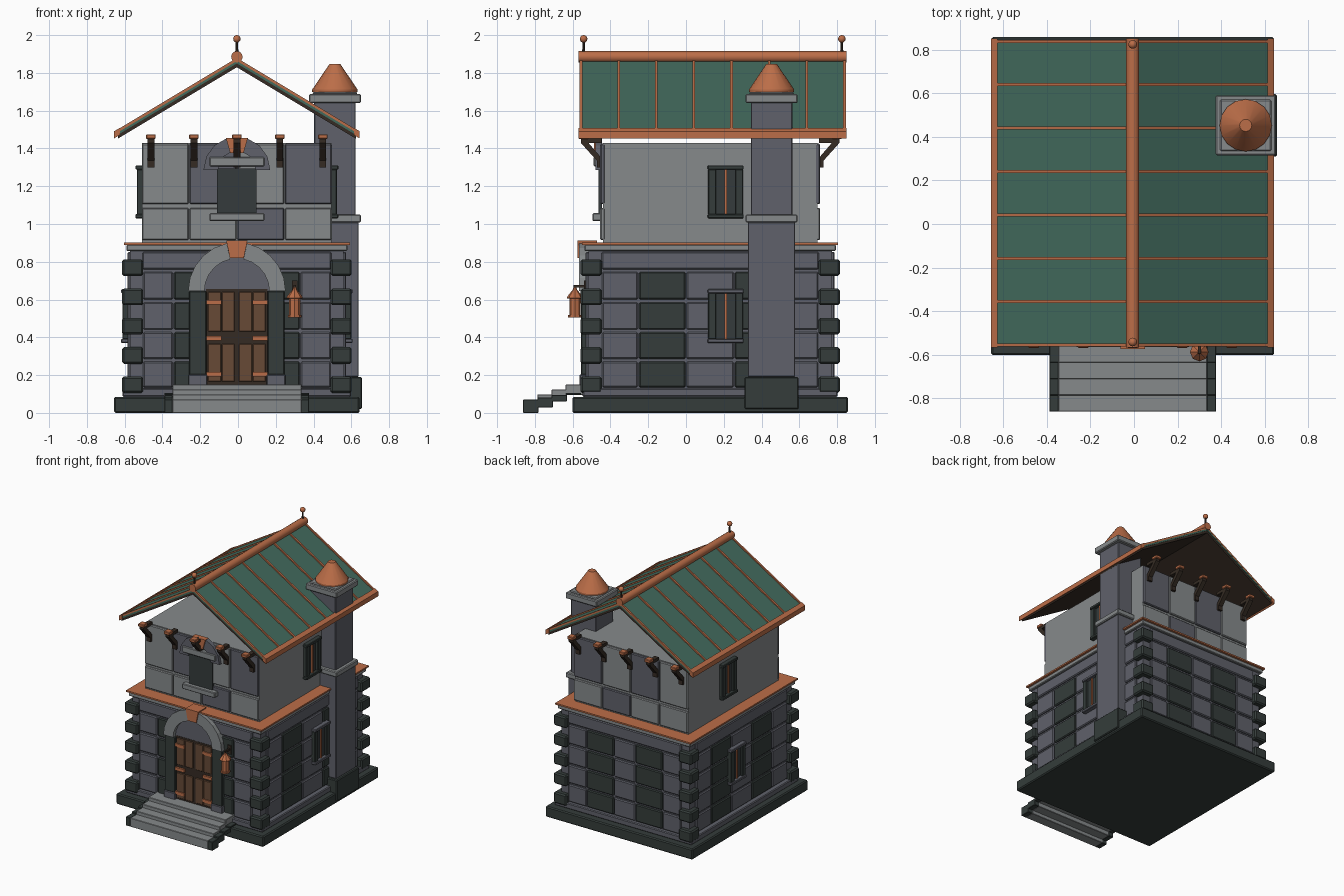
import bpy, bmesh, math
from mathutils import Matrix, Vector

if "Cube" in bpy.data.objects:
    bpy.data.objects.remove(bpy.data.objects["Cube"])

COL = {"charcoal stone": (.035, .046, .043), "mid stone": (.115, .12, .145), "light stone": (.24, .255, .26),
       "copper": (.50, .155, .065), "green roof": (.055, .145, .11), "dark timber": (.035, .024, .017),
       "door wood": (.135, .068, .037), "dark glass": (.035, .044, .045)}
MAT = {}
for n, c in COL.items():
    MAT[n] = bpy.data.materials.new(n)
    MAT[n].diffuse_color = (*c, 1)
CHAR, MID, LIGHT, COP, GREEN, TIMBER, WOOD, GLASS = COL
CX, CY = -.006, .128          # centre of the house


def finish(name, bm, mat, bevel=0, smooth=False):
    bmesh.ops.recalc_face_normals(bm, faces=bm.faces)
    me = bpy.data.meshes.new(name)
    bm.to_mesh(me)
    bm.free()
    ob = bpy.data.objects.new(name, me)
    bpy.context.collection.objects.link(ob)
    me.materials.append(MAT[mat])
    if bevel:
        m = ob.modifiers.new("bevel", "BEVEL")
        m.width, m.segments = bevel, 1
    if smooth:
        bpy.context.view_layer.objects.active = ob
        ob.select_set(True)
        bpy.ops.object.shade_smooth_by_angle(angle=math.radians(40))
        ob.select_set(False)
    return ob


def boxes(name, mat, items, bevel=0):
    """Each item is x0, x1, y0, y1, z0, z1."""
    bm = bmesh.new()
    for x0, x1, y0, y1, z0, z1 in items:
        m = Matrix.Translation(((x0 + x1) / 2, (y0 + y1) / 2, (z0 + z1) / 2)) @ Matrix.Diagonal(
            (abs(x1 - x0), abs(y1 - y0), abs(z1 - z0), 1))
        bmesh.ops.create_cube(bm, size=1, matrix=m)
    return finish(name, bm, mat, bevel)


def prisms(name, mat, items, axis="y", bevel=0):
    """Each item is (outline, start, end), extruded along y (outline xz) or x (outline yz)."""
    bm = bmesh.new()
    for pts, a, b in items:
        put = (lambda p, t: (p[0], t, p[1])) if axis == "y" else (lambda p, t: (t, p[0], p[1]))
        f = bm.faces.new([bm.verts.new(put(p, a)) for p in pts])
        g = bmesh.ops.extrude_face_region(bm, geom=[f])
        d = Vector(put((0, 0), b - a))
        bmesh.ops.translate(bm, vec=d, verts=[v for v in g["geom"] if isinstance(v, bmesh.types.BMVert)])
    return finish(name, bm, mat, bevel)


def lathe(name, mat, x, y, prof, n=16, smooth=True):
    """Stack of cones through (radius, z) points."""
    bm = bmesh.new()
    for (r0, z0), (r1, z1) in zip(prof, prof[1:]):
        bmesh.ops.create_cone(bm, cap_ends=True, segments=n, radius1=r0, radius2=r1, depth=z1 - z0,
                              matrix=Matrix.Translation((x, y, (z0 + z1) / 2)))
    return finish(name, bm, mat, smooth=smooth)


def side(s, u0, u1, d0, d1, z0, z1):
    """Box on a wall: u along it, d outward from the house centre."""
    if s in "FB":
        k = -1 if s == "F" else 1
        return CX + u0, CX + u1, *sorted((CY + k * d0, CY + k * d1)), z0, z1
    k = -1 if s == "L" else 1
    return *sorted((CX + k * d0, CX + k * d1)), CY + u0, CY + u1, z0, z1


def block(hx, hy, z0, z1):
    return CX - hx, CX + hx, CY - hy, CY + hy, z0, z1


def arc(cx, cz, r0, r1, a0, a1, n):
    ang = [math.radians(a0 + (a1 - a0) * i / n) for i in range(n + 1)]
    out = [(cx + r1 * math.cos(a), cz + r1 * math.sin(a)) for a in ang]
    return out + [(cx + r0 * math.cos(a), cz + r0 * math.sin(a)) for a in reversed(ang)]


# Plinth, lower storey and its courses
boxes("plinth", CHAR, [block(.65, .73, 0, .085)], .008)
boxes("base_course", MID, [block(.605, .675, .085, .13)], .006)
boxes("lower_walls", MID, [block(.565, .645, .1, .86)])
boxes("cornice", LIGHT, [block(.585, .665, .857, .89)], .005)
boxes("copper_ledge", COP, [block(.598, .678, .89, .902)])

# Wall blocks in five columns and four rows, with two dark columns per wall
rows = [(.135, .272), (.285, .427), (.441, .585), (.6, .747)]
dark, grey = [], []
for s in "FBLR":
    wide, depth = (.5, .565) if s in "FB" else (.575, .645 - .08 + .08)
    depth = .645 if s in "FB" else .565
    a, b = (.095, .335) if s in "FB" else (.128, .38)
    cols = [(-wide, -b), (-b, -a), (-a, a), (a, b), (b, wide)]
    for z0, z1 in rows:
        for i, (u0, u1) in enumerate(cols):
            (dark if i % 2 else grey).append(side(s, u0 + .003, u1 - .003, depth - .02, depth + .014, z0, z1))
    grey.append(side(s, -wide, wide, depth - .02, depth + .014, .76, .853))
boxes("dark_wall_blocks", CHAR, dark, .007)
boxes("grey_wall_blocks", MID, grey, .007)

# Corner stones
quoins = []
for k in range(5):
    z = .105 + .155 * k
    for sx in (-1, 1):
        for sy in (-1, 1):
            x, y = CX + sx * .552, CY + sy * .63
            quoins.append((x - .056, x + .056, y - .056, y + .056, z, z + .088))
boxes("corner_stones", CHAR, quoins, .01)

# Upper storey with facing slabs on front and back
boxes("upper_walls", LIGHT, [block(.502, .567, .9, 1.43)])
slabs = {LIGHT: [], MID: []}
for s in "FB":
    for i in range(4):
        u = -.505 + .2525 * i
        for j, (z0, z1) in enumerate([(.915, 1.085), (1.105, 1.425)]):
            odd = i % 2 if j else i == 2
            slabs[MID if odd else LIGHT].append(side(s, u + .002, u + .25, .555, .582, z0, z1))
for m, items in slabs.items():
    boxes(m.replace(" ", "_") + "_facing", m, items, .006)

# Roof: covering, dark underside, copper seams and eaves
Y0, Y1 = -.562, .845


def slope(k, o0, o1, x0=0, x1=.64):
    top = lambda x, o: (CX + k * x, 1.868 - .6 * x + o)
    return [top(x0, o0), top(x1, o0), top(x1, o1), top(x0, o1)]


prisms("roof_covering", GREEN, [(slope(k, -.018, 0), Y0, Y1) for k in (-1, 1)])
prisms("roof_underside", TIMBER, [(slope(k, -.038, -.018, 0, .63), Y0 + .003, Y1 - .003) for k in (-1, 1)])
seam_y = [Y0 + .006 + (Y1 - Y0 - .012) * i / 7 for i in range(8)]
prisms("roof_seams", COP, [(slope(k, -.005, .011), y - .007, y + .007) for y in seam_y for k in (-1, 1)])
prisms("eave_trim", COP, [(slope(k, -.025, .013, .62, .65), Y0 - .006, Y1 + .006) for k in (-1, 1)])

# Ridge roll and finials
bm = bmesh.new()
bmesh.ops.create_cone(bm, cap_ends=True, segments=16, radius1=.03, radius2=.03, depth=Y1 - Y0 + .012,
                      matrix=Matrix.Translation((CX, (Y0 + Y1) / 2, 1.885)) @ Matrix.Rotation(math.pi / 2, 4, "X"))
finish("ridge_roll", bm, COP, smooth=True)
bm = bmesh.new()
for y in (-.542, .825):
    lathe("finial_rod", TIMBER, CX, y, [(.012, 1.9), (.007, 1.925), (.006, 1.975)], 8)
    bmesh.ops.create_uvsphere(bm, u_segments=14, v_segments=8, radius=.02,
                              matrix=Matrix.Translation((CX, y, 1.98)))
finish("finial_balls", bm, COP, smooth=True)

# Roof brackets with copper caps
braces, caps = [], []
for i in range(5):
    x = CX + .2275 * (i - 2)
    for k in (-1, 1):
        w = lambda d, z: (CY + k * d, z)
        braces.append(([w(.575, 1.3), w(.6, 1.3), w(.6, 1.335), w(.685, 1.43), w(.685, 1.455), w(.575, 1.455),
                        w(.575, 1.43), w(.645, 1.43), w(.58, 1.355)], x - .018, x + .018))
        caps.append((x - .025, x + .025, *sorted((CY + k * .645, CY + k * .697)), 1.45, 1.475))
prisms("roof_brackets", TIMBER, braces, "x")
boxes("bracket_caps", COP, caps, .004)

# Chimney
QX, QY = .513, .453
sq = lambda h, z0, z1: (QX - h, QX + h, QY - h, QY + h, z0, z1)
boxes("chimney_base", CHAR, [sq(.143, .02, .19)], .006)
boxes("chimney_shaft", MID, [sq(.125, .19, 1.01), sq(.11, 1.04, 1.65)], .004)
boxes("chimney_bands", LIGHT, [sq(.138, 1.008, 1.05), sq(.138, 1.64, 1.688), sq(.118, 1.685, 1.7)], .006)
lathe("chimney_cowl", COP, QX, QY, [(.12, 1.698), (.12, 1.712), (.028, 1.848)])

# Side windows, two per side wall
stone, jamb, pane, bars = [], [], [], []
for s in "LR":
    for d, z0, z1 in ((.502, 1.03, 1.31), (.578, .37, .655)):
        u = .082
        heads = [side(s, u - .095, u + .095, d - .02, d + .035, a, a + .022) for a in (z0, z1 - .022)]
        (stone if z0 < 1 else jamb).extend(heads)
        jamb += [side(s, u + a, u + a + .042, d - .02, d + .028, z0 + .02, z1 - .02) for a in (-.093, .051)]
        pane.append(side(s, u - .06, u + .06, d - .01, d + .008, z0 + .02, z1 - .02))
        bars.append(side(s, u - .006, u + .006, d, d + .018, z0 + .02, z1 - .02))
boxes("side_window_stonework", MID, stone, .004)
boxes("side_window_shutters", CHAR, jamb, .004)
boxes("window_mullions", COP, bars)

# Front upper window with arched head
F = CY - .582
pane.append((CX - .105, CX + .105, F - .008, F + .01, 1.055, 1.295))
boxes("window_panes", GLASS, pane)
boxes("front_window_stonework", LIGHT, [(CX - .145, CX + .145, F - .04, F + .01, 1.015, 1.057),
                                        (CX - .145, CX + .145, F - .035, F + .01, 1.305, 1.355)], .005)
prisms("front_window_arch", MID, [(arc(CX, 1.285, .1, .177, a, a + 72, 3), F - .025, F + .01) for a in (0, 108)])
prisms("front_window_keystone", COP, [([(CX - .035, 1.375), (CX + .035, 1.375), (CX + .058, 1.455),
                                        (CX - .058, 1.455)], F - .034, F + .01)])

# Door surround
D = -.531
ARCH = .645
boxes("door_pilasters", CHAR, [(*sorted((CX + k * .162, CX + k * .253)), D - .025, D + .02, .2, ARCH)
                               for k in (-1, 1)], .005)
boxes("pilaster_feet", MID, [(*sorted((CX + k * .158, CX + k * .257)), D - .032, D + .02, .1, .203)
                             for k in (-1, 1)], .004)
prisms("door_arch", LIGHT, [(arc(CX, ARCH, .172, .258, a, a + 78, 5), D - .035, D + .06) for a in (0, 102)])
prisms("door_keystone", COP, [([(CX - .037, .82), (CX + .037, .82), (CX + .056, .912), (CX - .056, .912)],
                               D - .043, D + .06)])
prisms("door_tympanum", MID, [(arc(CX, ARCH, .001, .175, 0, 180, 10), D - .006, D + .02)])

# Double door with panels and hinge straps
boxes("door_frame", TIMBER, [(CX - .163, CX + .163, D - .008, D + .02, .145, .655)])
panels, straps = [], []
for k in (-1, 1):
    for z0, z1 in ((.165, .365), (.43, .64)):
        panels += [(*sorted((CX + k * a, CX + k * (a + .068))), D - .016, D, z0, z1) for a in (.012, .084)]
    straps += [(*sorted((CX + k * .082, CX + k * .162)), D - .024, D, z - .012, z + .012) for z in (.205, .395, .585)]
boxes("door_panels", WOOD, panels, .003)
boxes("hinge_straps", COP, straps)

# Front steps with dark stepped cheeks
treads = [(-.862 + .075 * i, -.78 + .075 * i, max(0, -.005 + .033 * i), .07 + .027 * i) for i in range(4)]
boxes("steps", LIGHT, [(CX - .342, CX + .342, y0, y1 + (.06 if i == 3 else 0), z0, z1)
                       for i, (y0, y1, z0, z1) in enumerate(treads)], .003)
boxes("step_cheeks", CHAR, [(*sorted((CX + k * .34, CX + k * .383)), y0, y1, z0, z1 - .015 * i)
                            for i, (y0, y1, z0, z1) in enumerate(treads) for k in (-1, 1)], .003)

# Wall lantern
LX, LY = .3, -.588
lathe("lantern_body", COP, LX, LY, [(.036, .505), (.036, .517), (.03, .518), (.03, .605), (.043, .607),
                                    (.04, .617), (.012, .652), (.008, .665)], 8, False)
boxes("lantern_arm", TIMBER, [(LX - .007, LX + .007, LY - .007, D + .01, .663, .678),
                              (LX - .015, LX + .015, D - .01, D + .01, .63, .70)])

for m in bpy.data.materials:
    if m.users and not m.is_grease_pencil:
        m.use_nodes = True
        m.node_tree.nodes["Principled BSDF"].inputs["Base Color"].default_value = m.diffuse_color
